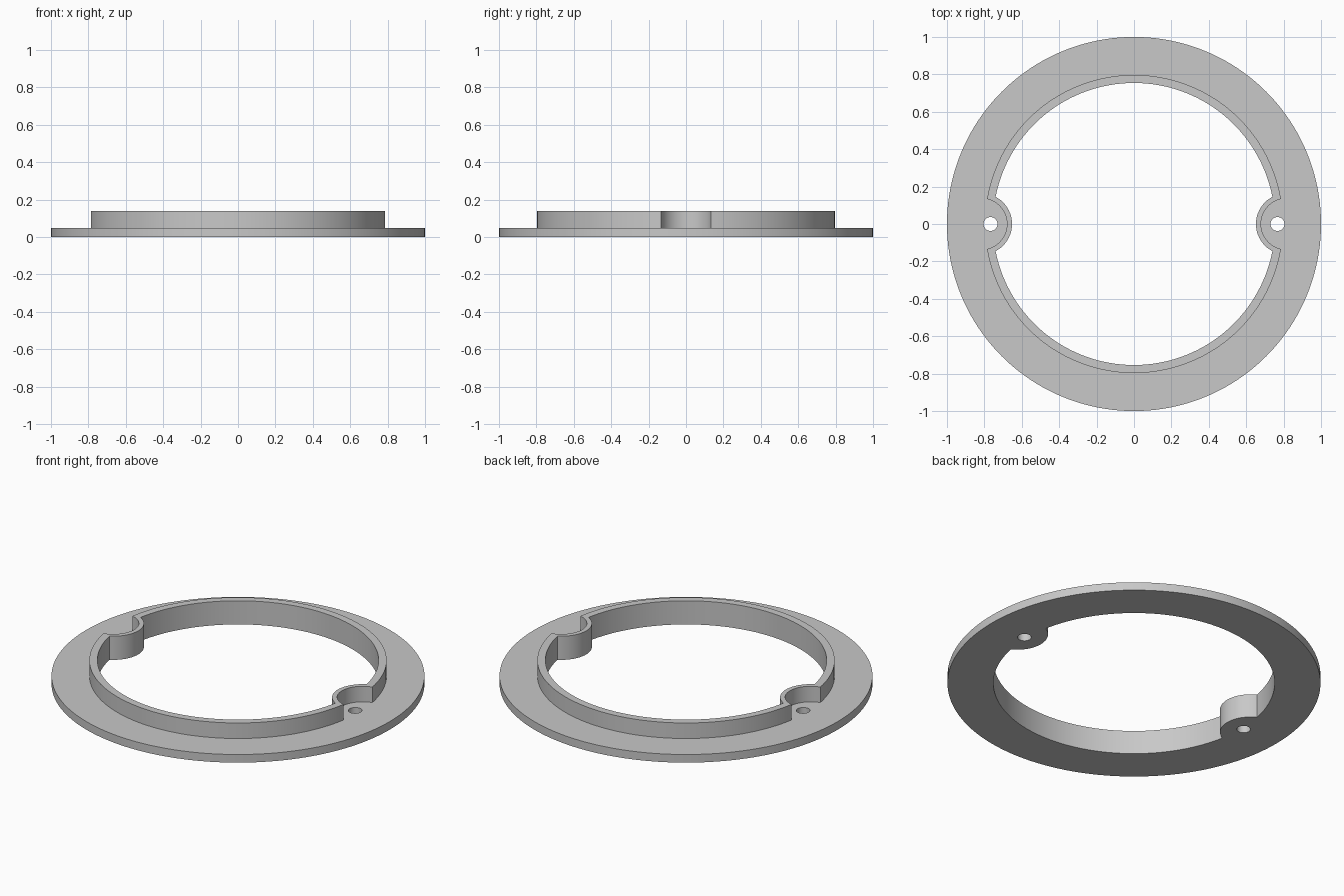
import bpy
import bmesh
from math import pi, sin, cos, atan2, sqrt

if "Cube" in bpy.data.objects:
    bpy.data.objects.remove(bpy.data.objects["Cube"])

FLANGE_TOP, RIM_TOP = 0.048, 0.14
LUG_X = 0.816      # centre of the round lugs
HOLE_X = 0.767     # centre of the screw holes


def arc(cx, radius, start, end, steps):
    """Points along an arc, leaving out the end point."""
    return [(cx + radius * cos(start + (end - start) * i / steps),
             radius * sin(start + (end - start) * i / steps)) for i in range(steps)]


def notched_circle(radius, lug_radius):
    """Circle with a round bite taken out of its left and right."""
    x = (LUG_X ** 2 + radius ** 2 - lug_radius ** 2) / (2 * LUG_X)
    y = sqrt(radius ** 2 - x ** 2)
    a, b = atan2(y, x), atan2(y, LUG_X - x)
    half = arc(0, radius, a, pi - a, 64) + arc(-LUG_X, lug_radius, b, -b, 24)
    return half + [(-px, -py) for px, py in half]


def wall(bm, outline, z0, z1):
    """Vertical wall following an outline."""
    low = [bm.verts.new((x, y, z0)) for x, y in outline]
    high = [bm.verts.new((x, y, z1)) for x, y in outline]
    for i in range(len(low)):
        j = (i + 1) % len(low)
        bm.faces.new((low[i], low[j], high[j], high[i]))


def cap(bm, outlines, z):
    """Flat face between an outline and the openings in it."""
    edges = []
    for outline in outlines:
        vs = [bm.verts.new((x, y, z)) for x, y in outline]
        edges += [bm.edges.new((vs[i - 1], vs[i])) for i in range(len(vs))]
    bmesh.ops.triangle_fill(bm, edges=edges, use_beauty=True, normal=(0, 0, 1))


# Outlines
flange_edge = arc(0, 1.0, 0, 2 * pi, 160)
rim_outer = notched_circle(0.797, 0.137)
opening = notched_circle(0.754, 0.164)
holes = [arc(side * HOLE_X, 0.037, 0, 2 * pi, 32) for side in (-1, 1)]

# Flange, raised rim and screw holes as one closed solid
bm = bmesh.new()
wall(bm, flange_edge, 0, FLANGE_TOP)
wall(bm, rim_outer, FLANGE_TOP, RIM_TOP)
wall(bm, opening, 0, RIM_TOP)
for hole in holes:
    wall(bm, hole, 0, FLANGE_TOP)
cap(bm, [flange_edge, opening] + holes, 0)
cap(bm, [flange_edge, rim_outer] + holes, FLANGE_TOP)
cap(bm, [rim_outer, opening], RIM_TOP)
bmesh.ops.remove_doubles(bm, verts=bm.verts, dist=0.00005)
bmesh.ops.recalc_face_normals(bm, faces=bm.faces)
mesh = bpy.data.meshes.new("flanged_ring")
bm.to_mesh(mesh)
bm.free()

# Material
grey = bpy.data.materials.new("light grey")
grey.use_nodes = True
grey.diffuse_color = (0.58, 0.58, 0.58, 1)
grey.node_tree.nodes["Principled BSDF"].inputs["Base Color"].default_value = grey.diffuse_color
mesh.materials.append(grey)

ring = bpy.data.objects.new("flanged_ring", mesh)
bpy.context.collection.objects.link(ring)
bpy.ops.object.select_all(action='DESELECT')
ring.select_set(True)
bpy.context.view_layer.objects.active = ring
bpy.ops.object.shade_smooth_by_angle(angle=pi / 6)
